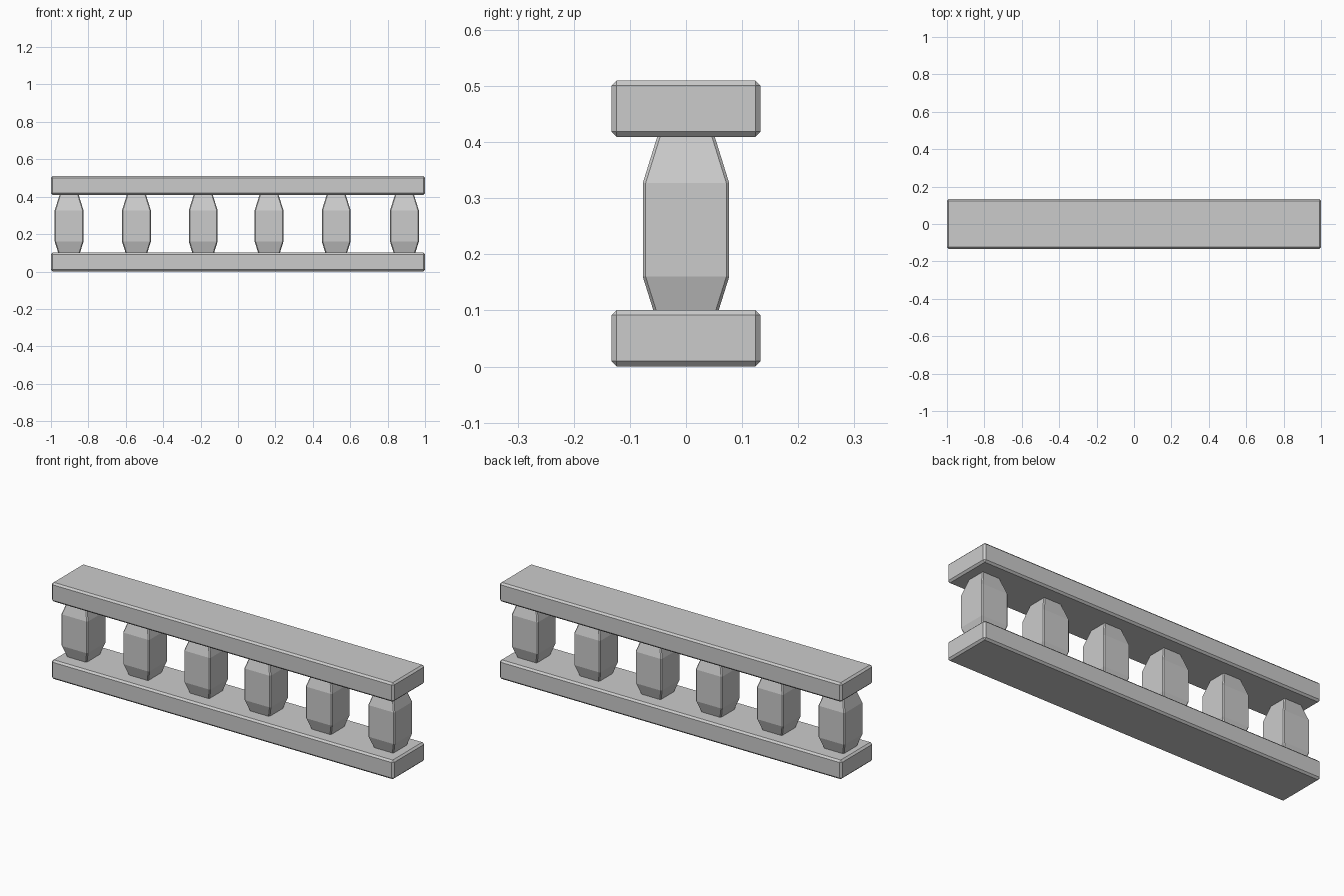
import bpy, bmesh

if "Cube" in bpy.data.objects:
    bpy.data.objects.remove(bpy.data.objects["Cube"])

RAIL_H = 0.101
TOP_Z = 0.409


def finish(name, bm, bevel):
    bmesh.ops.recalc_face_normals(bm, faces=bm.faces)
    me = bpy.data.meshes.new(name)
    bm.to_mesh(me)
    bm.free()
    ob = bpy.data.objects.new(name, me)
    bpy.context.collection.objects.link(ob)
    mod = ob.modifiers.new("chamfer", "BEVEL")
    mod.width = bevel
    mod.segments = 1
    mod.limit_method = 'ANGLE'
    mod.angle_limit = 0.6
    return ob


def rail(name, z):
    bm = bmesh.new()
    bmesh.ops.create_cube(bm, size=1)
    for v in bm.verts:
        v.co.x *= 2.0
        v.co.y *= 0.266
        v.co.z = v.co.z * RAIL_H + z + RAIL_H / 2
    finish(name, bm, 0.0095)


def baluster(name, x):
    # square rings: (half width, height), tapered ends tucked into the rails
    rings = [(0.055, 0.09), (0.077, 0.16), (0.077, 0.327), (0.048, 0.42)]
    bm = bmesh.new()
    loops = [[bm.verts.new((x + sx * h, sy * h, z))
              for sx, sy in ((-1, -1), (1, -1), (1, 1), (-1, 1))]
             for h, z in rings]
    for a, b in zip(loops, loops[1:]):
        for i in range(4):
            j = (i + 1) % 4
            bm.faces.new((a[i], a[j], b[j], b[i]))
    bm.faces.new(loops[0][::-1])
    bm.faces.new(loops[-1])
    finish(name, bm, 0.005)


# bottom and top rails
rail("bottom_rail", 0.0)
rail("top_rail", TOP_Z)

# row of balusters
for n, x in enumerate((-0.903, -0.543, -0.186, 0.166, 0.525, 0.89)):
    baluster(f"baluster_{n + 1}", x)
